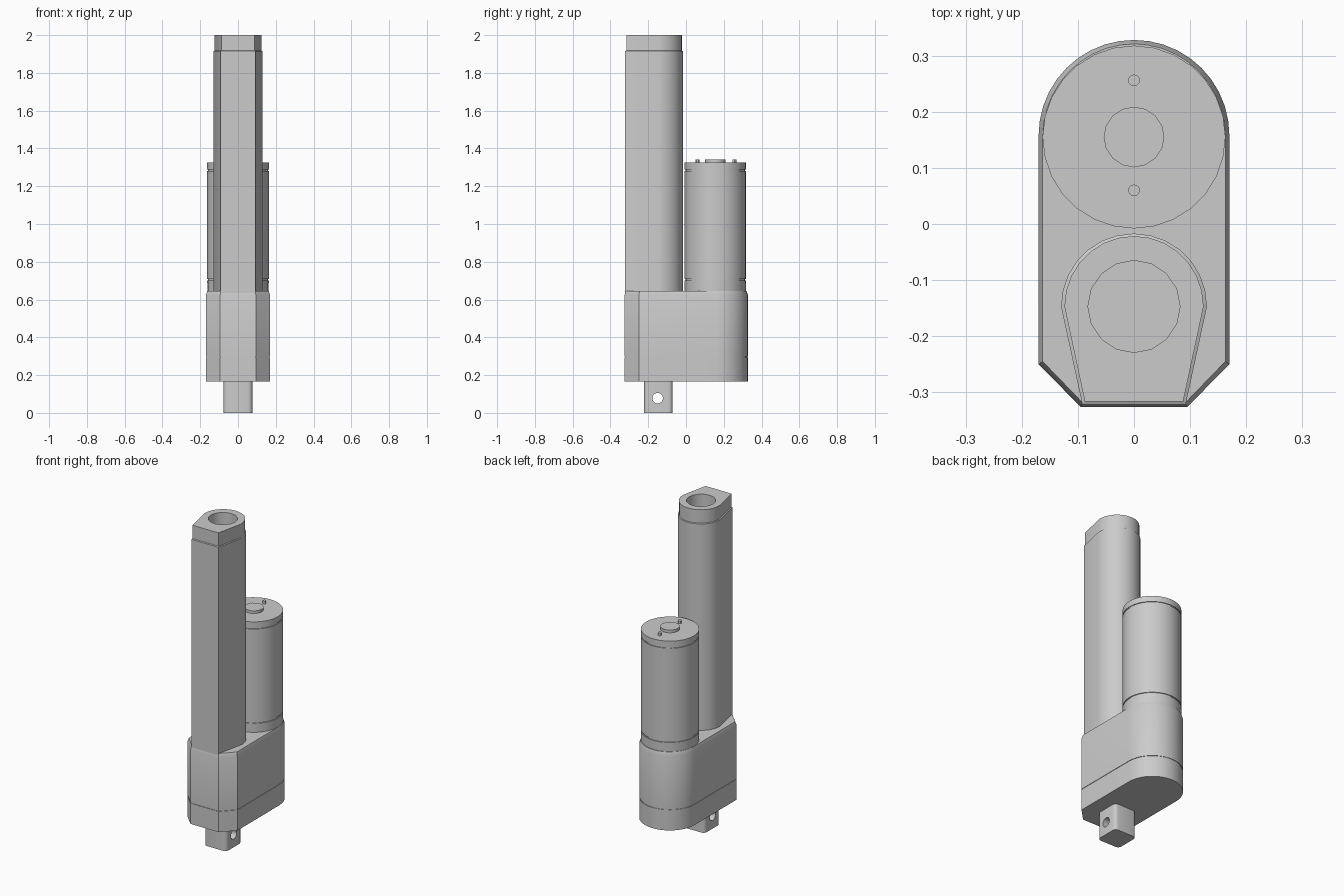
import bpy
import bmesh
from math import sin, cos, pi, radians
from mathutils import Matrix

cube = bpy.data.objects.get("Cube")
if cube:
    bpy.data.objects.remove(cube, do_unlink=True)

GREY = (0.6, 0.6, 0.6, 1)
metal = bpy.data.materials.new("plain_grey")
metal.use_nodes = True
metal.diffuse_color = GREY
metal.node_tree.nodes["Principled BSDF"].inputs["Base Color"].default_value = GREY


def arc(r, cy, segs, start=0.0, sweep=2 * pi):
    """Points on an arc around (0, cy); an open arc includes its end point."""
    count = segs if sweep > 6 else segs + 1
    return [(r * cos(start + sweep * i / segs), cy + r * sin(start + sweep * i / segs))
            for i in range(count)]


def loft(name, outline, levels, cy):
    """Stack an outline at (height, inset) levels and cap both ends."""
    half_x = max(abs(x) for x, y in outline)
    half_y = max(abs(y - cy) for x, y in outline)
    bm = bmesh.new()
    rings = [[bm.verts.new((x * (1 - d / half_x), cy + (y - cy) * (1 - d / half_y), z))
              for x, y in outline] for z, d in levels]
    n = len(outline)
    for low, high in zip(rings, rings[1:]):
        for i in range(n):
            j = (i + 1) % n
            bm.faces.new((low[i], low[j], high[j], high[i]))
    bm.faces.new(rings[0][::-1])
    bm.faces.new(rings[-1])
    mesh = bpy.data.meshes.new(name)
    bm.to_mesh(mesh)
    bm.free()
    mesh.materials.append(metal)
    obj = bpy.data.objects.new(name, mesh)
    bpy.context.collection.objects.link(obj)
    return obj


def activate(obj):
    bpy.ops.object.select_all(action="DESELECT")
    obj.select_set(True)
    bpy.context.view_layer.objects.active = obj


def cut(obj, cutter):
    """Subtract the cutter, then discard it."""
    cutter.hide_render = True
    mod = obj.modifiers.new("hole", "BOOLEAN")
    mod.operation = "DIFFERENCE"
    mod.solver = "EXACT"
    mod.object = cutter
    activate(obj)
    bpy.ops.object.modifier_apply(modifier=mod.name)
    bpy.data.objects.remove(cutter, do_unlink=True)


def groove(z, base=0.0, depth=0.005, h=0.004):
    return [(z - h, base), (z - h, base + depth), (z + h, base + depth), (z + h, base)]


MOTOR_Y, ROD_Y = 0.155, -0.147

# Gearbox housing: round at the motor end, chamfered at the front
box = arc(0.17, 0.158, 20, 0, pi) + [(-0.17, -0.25), (-0.095, -0.326), (0.095, -0.326), (0.17, -0.25)]
parts = [loft("gearbox", box,
              [(0.165, 0)] + groove(0.295, depth=0.003, h=0.003) + [(0.622, 0), (0.645, 0.007)], 0)]

# Outer tube with a narrower collar and an open bore
tube_outline = arc(0.13, ROD_Y, 14, 0, pi) + [(-0.092, -0.322), (0.092, -0.322)]
tube = loft("outer_tube", tube_outline, [(0.63, 0), (1.915, 0), (1.918, 0.006), (2.0, 0.006)], ROD_Y)
cut(tube, loft("bore_cutter", arc(0.082, ROD_Y, 16), [(1.65, 0), (2.1, 0)], ROD_Y))
parts.append(tube)

# Motor can with two seams, end boss and terminals
can = [(0.63, 0.001)] + groove(0.705) + groove(1.285) + [(1.325, 0)]
parts.append(loft("motor", arc(0.163, MOTOR_Y, 28), can, MOTOR_Y))
parts.append(loft("motor_boss", arc(0.054, MOTOR_Y, 16), [(1.32, 0), (1.342, 0)], MOTOR_Y))
for side, y in (("front", 0.06), ("back", 0.256)):
    parts.append(loft(side + "_terminal", arc(0.0105, y, 12), [(1.32, 0), (1.342, 0)], y))

# Mounting lug: square block with rounded corners and a cross hole
corners = []
for sx, sy, turn in ((1, 1, 0), (-1, 1, 1), (-1, -1, 2), (1, -1, 3)):
    corners += [(x + sx * 0.054, y + sy * 0.054)
                for x, y in arc(0.022, ROD_Y, 4, turn * pi / 2, pi / 2)]
lug = loft("mounting_lug", corners, [(0, 0), (0.18, 0)], ROD_Y)
pin = loft("pin_cutter", arc(0.028, 0, 20), [(-0.2, 0), (0.2, 0)], 0)
pin.data.transform(Matrix.Translation((0, -0.15, 0.078)) @ Matrix.Rotation(pi / 2, 4, "Y"))
cut(lug, pin)
parts.append(lug)

for part in parts:
    activate(part)
    bpy.ops.object.shade_smooth_by_angle(angle=radians(30))
